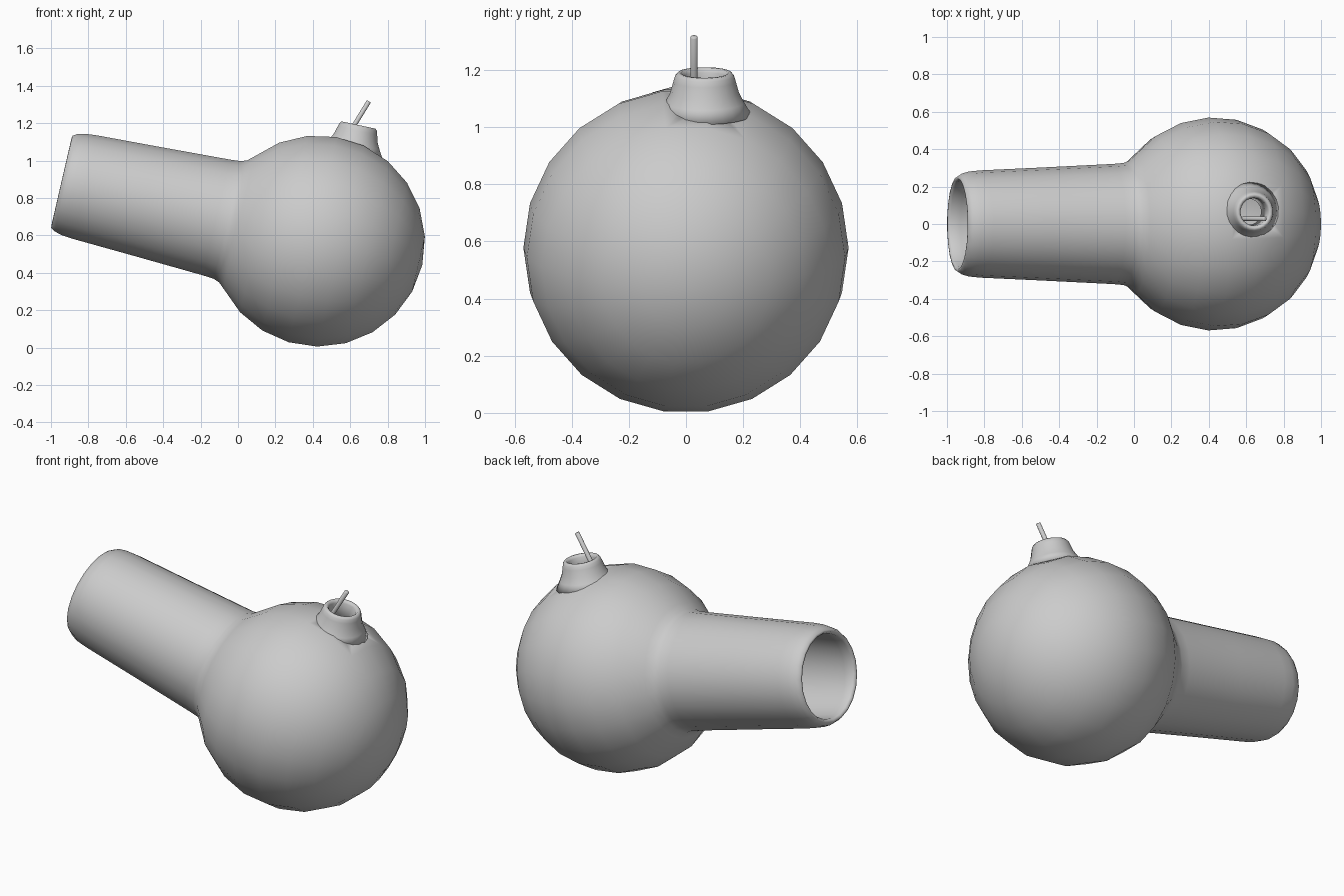
import bpy, bmesh, math
from mathutils import Vector

if "Cube" in bpy.data.objects:
    bpy.data.objects.remove(bpy.data.objects["Cube"])

SEG = 22


def add_object(bm, name, origin, axis):
    bmesh.ops.recalc_face_normals(bm, faces=bm.faces)
    me = bpy.data.meshes.new(name)
    bm.to_mesh(me)
    bm.free()
    for p in me.polygons:
        p.use_smooth = True
    ob = bpy.data.objects.new(name, me)
    ob.location = origin
    ob.rotation_mode = 'QUATERNION'
    ob.rotation_quaternion = Vector(axis).to_track_quat('Z', 'Y')
    bpy.context.collection.objects.link(ob)
    return ob


def make_active(ob):
    bpy.context.view_layer.update()
    bpy.ops.object.select_all(action='DESELECT')
    ob.select_set(True)
    bpy.context.view_layer.objects.active = ob


def lathe(name, profile, origin, axis, seg=SEG, closed=False):
    """Revolve (height, radius) points around an axis; radius 0 gives a pole."""
    bm = bmesh.new()
    rings = []
    for t, r in profile:
        if r < 1e-5:
            rings.append([bm.verts.new((0, 0, t))] * seg)
        else:
            rings.append([bm.verts.new((r * math.cos(2 * math.pi * i / seg),
                                        r * math.sin(2 * math.pi * i / seg), t))
                          for i in range(seg)])
    pairs = list(zip(rings, rings[1:]))
    if closed:
        pairs.append((rings[-1], rings[0]))
    for a, b in pairs:
        for i in range(seg):
            j = (i + 1) % seg
            bm.faces.new(list(dict.fromkeys((a[i], a[j], b[j], b[i]))))
    return add_object(bm, name, origin, axis)


def arc(radius, end_deg, n):
    """Sphere profile from the rear pole up to an angle."""
    out = []
    for k in range(n + 1):
        a = math.radians(end_deg * k / n)
        out.append((-radius * math.cos(a), radius * math.sin(a) if k else 0))
    return out


# hollow round body running into the tilted barrel
outer = arc(0.57, 140, 9) + [(0.468, 0.338), (0.50, 0.326), (0.56, 0.321), (0.95, 0.302),
                             (1.28, 0.287), (1.345, 0.281), (1.385, 0.270), (1.408, 0.255)]
inner = arc(0.52, 144, 9) + [(0.47, 0.276), (0.95, 0.255), (1.34, 0.235), (1.395, 0.233),
                             (1.41, 0.243)]
tilt = math.radians(13)
body = lathe("body", outer + inner[::-1], (0.43, 0, 0.57),
             (-math.cos(tilt), 0, math.sin(tilt)))

# fuse hole through the body wall
spout_pos, spout_axis = (0.645, 0.065, 1.19), (0.21, 0, 0.98)
cutter = lathe("hole_cutter", [(-0.25, 0), (-0.25, 0.078), (0.1, 0.078), (0.1, 0)],
               spout_pos, spout_axis, 16)
cutter.hide_render = True
mod = body.modifiers.new("fuse_hole", 'BOOLEAN')
mod.operation = 'DIFFERENCE'
mod.solver = 'EXACT'
mod.object = cutter
make_active(body)
bpy.ops.object.modifier_apply(modifier=mod.name)
bpy.data.objects.remove(cutter)

# flared collar around the hole
lathe("fuse_collar", [(-0.15, 0.165), (-0.105, 0.138), (-0.07, 0.120), (-0.03, 0.109),
                      (-0.01, 0.103), (0, 0.094), (0, 0.083), (-0.015, 0.074),
                      (-0.16, 0.070)], spout_pos, spout_axis, closed=True)

# fuse leaning out of the collar
a, b = Vector((0.585, 0.028, 1.13)), Vector((0.70, 0.028, 1.317))
n = (b - a).length
fuse = lathe("fuse", [(0, 0), (0, 0.013), (n - 0.003, 0.013), (n, 0.010), (n, 0)],
             a, b - a, 10)
make_active(fuse)
bpy.ops.object.shade_smooth_by_angle(angle=math.radians(50))
